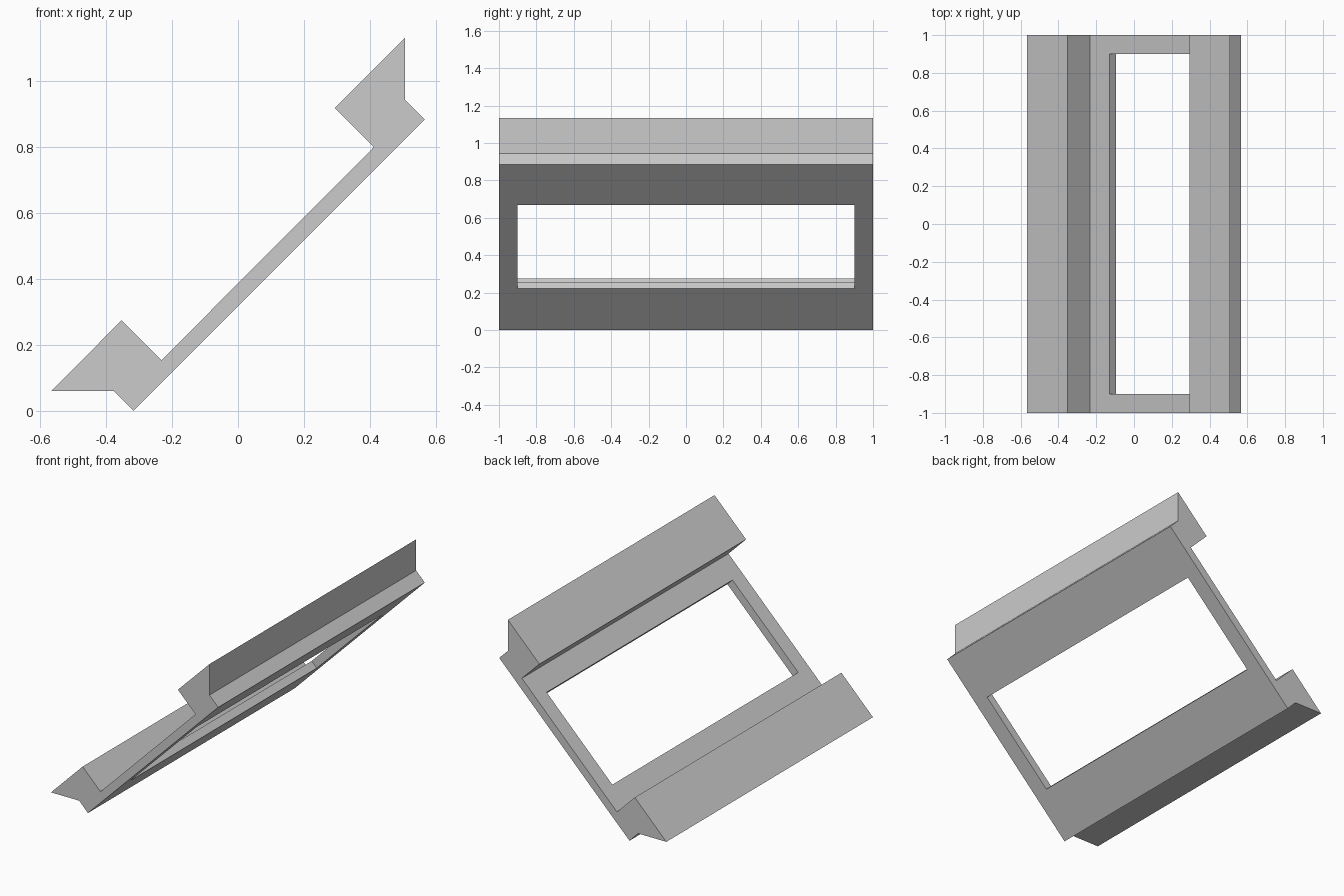
import bpy
import bmesh
from mathutils import Vector

cube = bpy.data.objects.get("Cube")
if cube:
    bpy.data.objects.remove(cube, do_unlink=True)

grey = bpy.data.materials.new("plain grey")
grey.use_nodes = True
colour = (0.6, 0.6, 0.6, 1)
grey.diffuse_color = colour
grey.node_tree.nodes["Principled BSDF"].inputs["Base Color"].default_value = colour


def prism(name, profile, half_width):
    """Extrude an x-z outline along y, centred on y = 0."""
    bm = bmesh.new()
    base = bm.faces.new([bm.verts.new((x, -half_width, z)) for x, z in profile])
    top = bmesh.ops.extrude_face_region(bm, geom=[base])["geom"]
    bmesh.ops.translate(bm, vec=(0, 2 * half_width, 0),
                        verts=[v for v in top if isinstance(v, bmesh.types.BMVert)])
    bmesh.ops.recalc_face_normals(bm, faces=bm.faces)
    mesh = bpy.data.meshes.new(name)
    bm.to_mesh(mesh)
    bm.free()
    mesh.materials.append(grey)
    obj = bpy.data.objects.new(name, mesh)
    bpy.context.collection.objects.link(obj)
    return obj


# Slanted panel with a hooked rail along its lower and upper edges
outline = [(-0.567, 0.06), (-0.353, 0.275), (-0.232, 0.154), (0.412, 0.8),
           (0.293, 0.919), (0.507, 1.133), (0.507, 0.943), (0.566, 0.884),
           (-0.317, 0), (-0.376, 0.06)]
frame = prism("slanted_frame", outline, 1)

# Window cut square through the panel
low, high = Vector((-0.097, 0.222)), Vector((0.349, 0.668))
through = Vector((-0.05, 0.05))
cutter = prism("window_cutter",
               [low - through, high - through, high + 2 * through, low + 2 * through], 0.9)
cutter.hide_render = True
cut = frame.modifiers.new("window", "BOOLEAN")
cut.operation = "DIFFERENCE"
cut.solver = "EXACT"
cut.object = cutter

# Bake the cut and discard the cutter
graph = bpy.context.evaluated_depsgraph_get()
baked = bpy.data.meshes.new_from_object(frame.evaluated_get(graph))
frame.modifiers.clear()
frame.data = baked
bpy.data.objects.remove(cutter, do_unlink=True)
